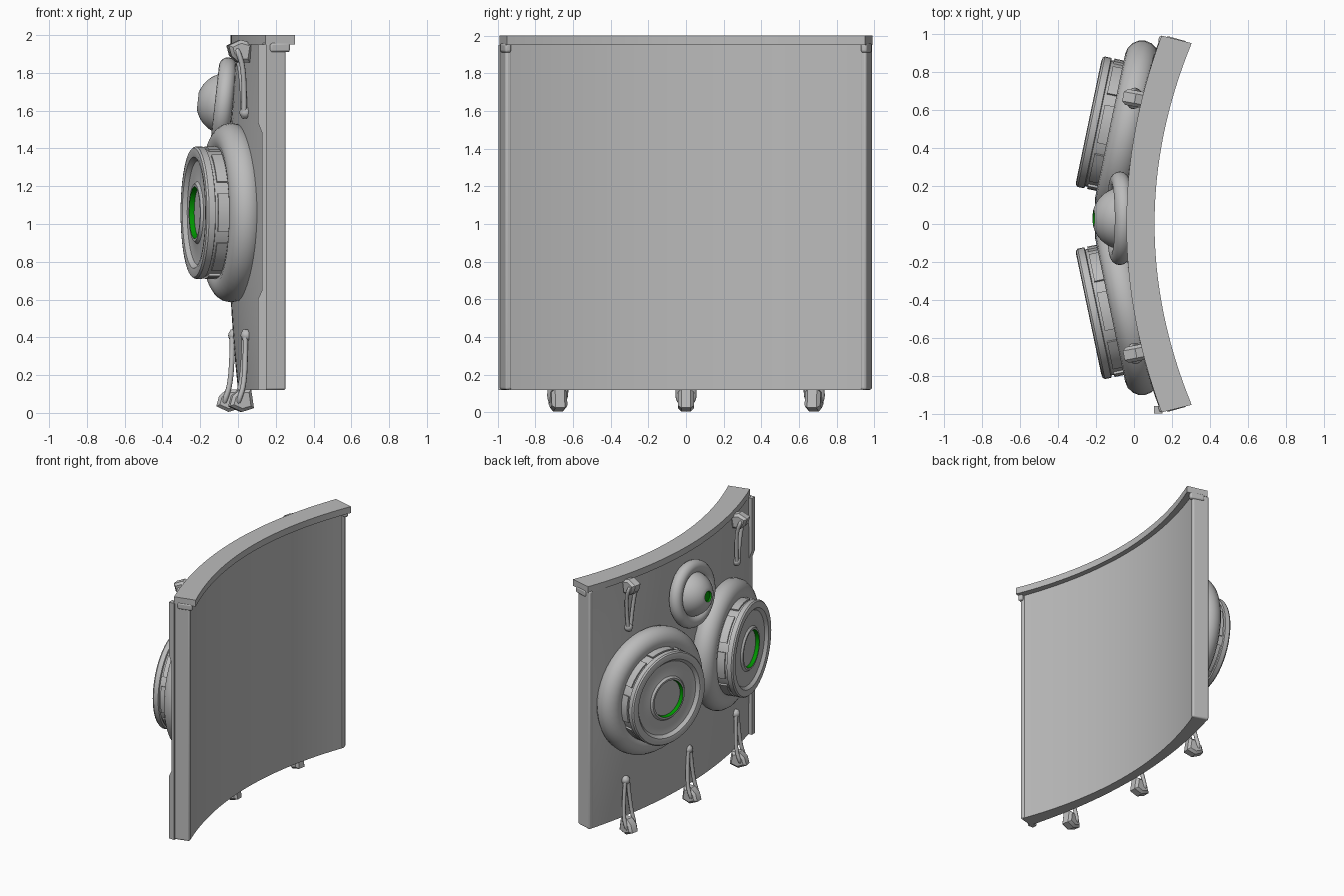
import bpy, bmesh
from math import pi, sin, cos, atan2
from mathutils import Matrix, Vector

if "Cube" in bpy.data.objects:
    bpy.data.objects.remove(bpy.data.objects["Cube"])


def material(name, rgb):
    m = bpy.data.materials.new(name)
    m.use_nodes = True
    m.diffuse_color = (*rgb, 1)
    m.node_tree.nodes["Principled BSDF"].inputs["Base Color"].default_value = (*rgb, 1)
    return m


GREY = material("grey", (0.5, 0.5, 0.5))
GREEN = material("green", (0.0, 0.3, 0.0))


def finish(ob, name, angle=35):
    ob.name = name
    if not ob.data.materials:
        ob.data.materials.append(GREY)
    bpy.ops.object.select_all(action='DESELECT')
    ob.select_set(True)
    bpy.context.view_layer.objects.active = ob
    bpy.ops.object.shade_smooth_by_angle(angle=angle * pi / 180)
    return ob


def loft(name, rings, matrix=Matrix(), green=()):
    """Skin a list of equal-length rings and cap both ends."""
    bm = bmesh.new()
    vs = [[bm.verts.new(p) for p in ring] for ring in rings]
    n = len(rings[0])
    for k in range(len(vs) - 1):
        for i in range(n):
            j = (i + 1) % n
            f = bm.faces.new((vs[k][i], vs[k][j], vs[k + 1][j], vs[k + 1][i]))
            f.material_index = int(k in green)
    bm.faces.new(vs[0]).material_index = int(-1 in green)
    bm.faces.new(vs[-1])
    bmesh.ops.recalc_face_normals(bm, faces=bm.faces)
    me = bpy.data.meshes.new(name)
    bm.to_mesh(me)
    bm.free()
    ob = bpy.data.objects.new(name, me)
    bpy.context.collection.objects.link(ob)
    me.materials.append(GREY)
    if green:
        me.materials.append(GREEN)
    ob.matrix_world = matrix
    return finish(ob, name)


def revolve(name, profile, matrix, green=(), n=48):
    rings = [[(r * cos(2 * pi * i / n), r * sin(2 * pi * i / n), h) for i in range(n)]
             for r, h in profile]
    return loft(name, rings, matrix, green)


def torus(name, matrix, major, minor, depth):
    bpy.ops.mesh.primitive_torus_add(major_radius=major, minor_radius=minor,
                                     major_segments=48, minor_segments=16)
    ob = bpy.context.object
    ob.matrix_world = matrix @ Matrix.Translation((0, 0, depth))
    finish(ob, name)


def facing(pos, normal):
    """Frame at pos whose local z points along normal and local y stays upright."""
    z = Vector(normal).normalized()
    x = Vector((0, 0, 1)).cross(z).normalized()
    m = Matrix((x, z.cross(x), z)).transposed().to_4x4()
    return Matrix.Translation(pos) @ m


# Curved wall, thicker towards the middle
def outer(y, z):
    bulge = max(0, 1 - ((z - 1.06) / 0.94) ** 2) * max(0, 1 - y * y)
    return 0.14 * (y / 0.98) ** 2 - 0.05 * bulge


def inner(y):
    return 0.07 + 0.18 * (y / 0.95) ** 2


steps = [i / 16 for i in range(-16, 17)]
loft("curved_panel", [[(outer(t * 0.97, z), t * 0.97, z) for t in steps] +
                      [(inner(t * 0.94), t * 0.94, z) for t in reversed(steps)]
                      for z in [0.12 + 1.84 * k / 14 for k in range(15)]])

# Overhanging top lip
loft("top_lip", [[(-0.04 + 0.185 * t * t, t * 0.99, z) for t in steps] +
                 [(0.108 + 0.195 * t * t, t * 0.95, z) for t in reversed(steps)]
                 for z in (1.95, 2.0)])

# Rounded end posts with small brackets under the lip
for side, label in ((-1, "front"), (1, "back")):
    for part, x, w, d, lo, hi in (("post", 0.19, 0.125, 0.035, 0.12, 1.96),
                                  ("bracket", 0.22, 0.11, 0.035, 1.91, 1.96)):
        bpy.ops.mesh.primitive_cube_add(size=1)
        ob = bpy.context.object
        ob.data.transform(Matrix.Diagonal((w, d, hi - lo, 1)))
        ob.matrix_world = (Matrix.Translation((x, side * 0.957, (lo + hi) / 2)) @
                           Matrix.Rotation(-side * 0.27, 4, 'Z'))
        bev = ob.modifiers.new("round", 'BEVEL')
        bev.width, bev.segments = 0.012, 3
        finish(ob, f"{label}_{part}")

# Edge flange on the front end, relieved in the middle
flange = [(0.15, 0.12), (0.105, 0.12), (0.105, 0.6), (0.128, 0.65),
          (0.128, 1.48), (0.105, 1.54), (0.105, 1.95), (0.15, 1.95)]
loft("edge_flange", [[(x, y, z) for x, z in flange] for y in (-0.995, -0.955)])

# Large round speakers: surround, drum, wall blocks
drum = [(0.132, -0.034), (0.138, -0.008), (0.152, -0.008), (0.165, -0.022), (0.23, -0.032),
        (0.275, -0.026), (0.295, -0.004), (0.32, 0), (0.342, -0.004), (0.35, -0.014),
        (0.35, -0.048), (0.338, -0.052), (0.338, -0.25)]
for side, label, y in ((-1, "front", -0.475), (1, "back", 0.54)):
    frame = facing((-0.238, y, 1.06), (-0.98, side * 0.205, 0))
    torus(f"{label}_speaker_surround", frame, 0.385, 0.09, -0.205)
    revolve(f"{label}_speaker_drum", drum, frame, green=(0,))
    for b in range(8):
        arc = [b * pi / 4 + a * pi / 180 for a in (-17, -8.5, 0, 8.5, 17)]
        ring = [[(r * cos(a), r * sin(a), h) for r, seq in ((0.33, arc), (0.35, arc[::-1]))
                 for a in seq] for h in (-0.065, -0.165)]
        loft(f"{label}_speaker_block_{b + 1}", ring, frame)

# Small domed speaker with a glowing tip
frame = facing((-0.055, 0.03, 1.635), (-0.994, 0, 0.11))
torus("dome_surround", frame, 0.198, 0.048, 0.02)
R = 0.165
dome = [(0.034, 0.148), (0.04, 0.158)]
dome += [(R * sin(a), R * cos(a)) for a in [0.28 + k * 0.129 for k in range(11)]] + [(R, -0.05)]
revolve("dome_speaker", dome, frame, green=(-1, 0))


# Hanging latches: tapered wire loop, pivot bead and wedge clasp
def latch(name, y, z_bead, z_clasp):
    s = 1 if z_bead > z_clasp else -1
    length = abs(z_bead - z_clasp)
    slope = atan2(0.28 * y, 1)
    zm = z_clasp + s * 0.08
    frame = (Matrix.Translation((outer(y, zm), y, z_clasp)) @
             Matrix.Rotation(-slope, 4, 'Z') @ Matrix.Diagonal((1, 1, s, 1)))
    cu = bpy.data.curves.new(name, 'CURVE')
    cu.dimensions = '3D'
    cu.bevel_depth, cu.bevel_resolution = 0.014, 2
    cu.resolution_u = 6
    sp = cu.splines.new('NURBS')
    half = [(-0.03, 0.012, length), (-0.03, 0.022, length * 0.75),
            (-0.04, 0.04, length * 0.35), (-0.07, 0.045, 0.06)]
    pts = half + [(-0.075, 0, 0.03)] + [(x, -w, h) for x, w, h in reversed(half)]
    sp.points.add(len(pts) - 1)
    for p, c in zip(sp.points, pts):
        p.co = (*c, 1)
    sp.use_cyclic_u = True
    sp.order_u = 3
    cu.materials.append(GREY)
    ob = bpy.data.objects.new(name + "_loop", cu)
    bpy.context.collection.objects.link(ob)
    ob.matrix_world = frame
    # bead on the wall
    bpy.ops.mesh.primitive_uv_sphere_add(segments=16, ring_count=10, radius=0.032)
    ob = bpy.context.object
    ob.matrix_world = Matrix.Translation(frame @ Vector((-0.02, 0, length - 0.02)))
    finish(ob, name + "_bead")
    # wedge clasp
    side = [(-0.115, 0.03), (-0.1, 0.085), (-0.06, 0.12), (0.0, 0.12), (0.015, 0.02), (-0.05, 0)]
    ob = loft(name + "_clasp", [[(-0.05 + (x + 0.05) * k, w, 0.06 + (h - 0.06) * k)
                                 for x, h in side]
                                for w, k in ((-0.042, 0.7), (-0.025, 1), (0.025, 1), (0.042, 0.7))],
              frame)


for label, y in (("front", -0.67), ("middle", 0), ("back", 0.67)):
    latch(f"lower_{label}_latch", y, 0.43, 0.005)
for label, y in (("front", -0.67), ("back", 0.65)):
    latch(f"upper_{label}_latch", y, 1.57, 1.975)
